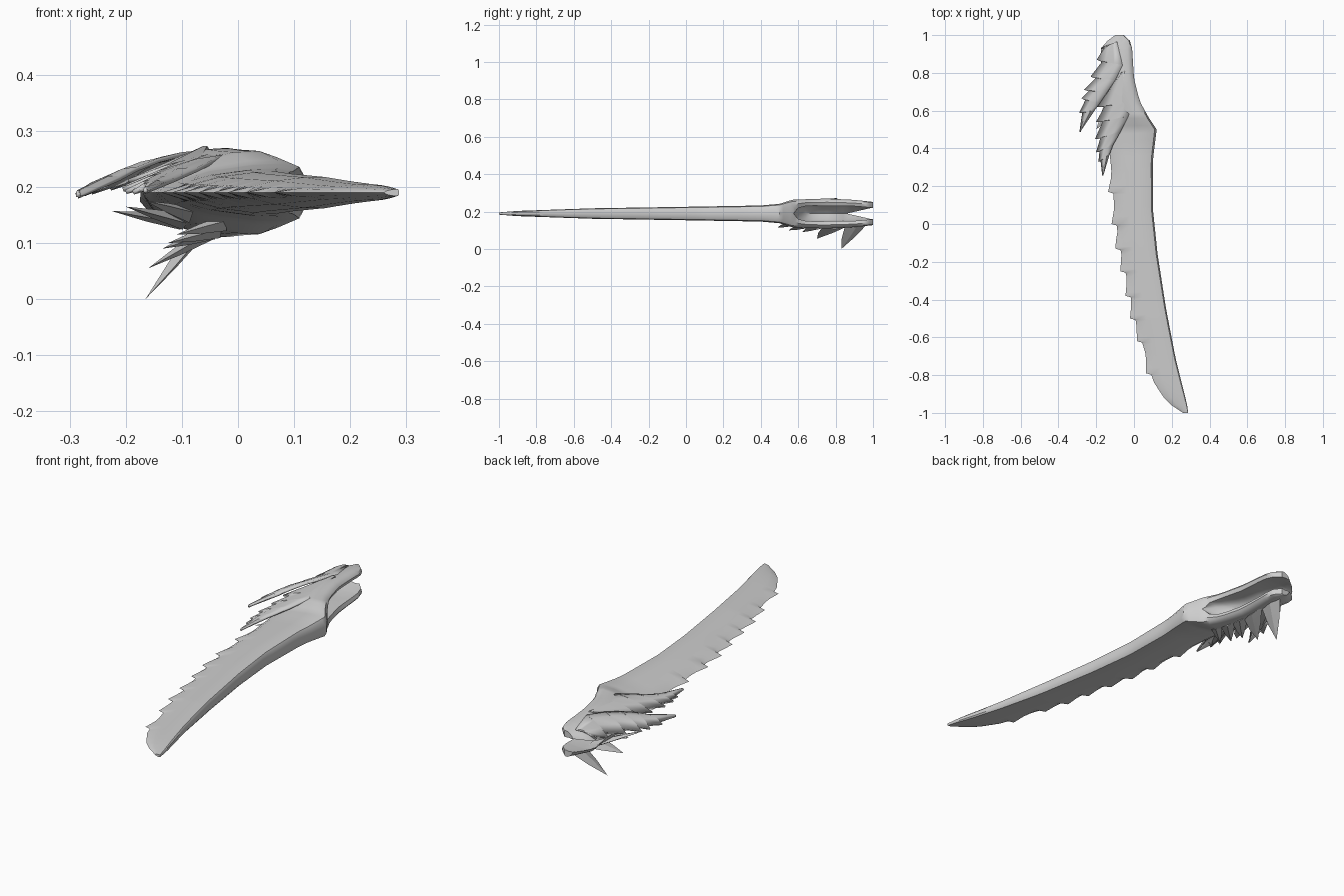
import bpy, bmesh
from mathutils import Vector

if "Cube" in bpy.data.objects:
    bpy.data.objects.remove(bpy.data.objects["Cube"])

ZC = 0.19  # height of the middle plane

grey = bpy.data.materials.new("bone_grey")
grey.diffuse_color = (0.62, 0.62, 0.62, 1)
grey.use_nodes = True
grey.node_tree.nodes["Principled BSDF"].inputs["Base Color"].default_value = grey.diffuse_color


def lerp_table(table, y):
    """Piecewise linear lookup."""
    if y <= table[0][0]:
        return table[0][1]
    for (a, va), (b, vb) in zip(table, table[1:]):
        if y <= b:
            return va + (vb - va) * (y - a) / (b - a)
    return table[-1][1]


def finish(bm, name, thickness=0.0, angle=0.7):
    bmesh.ops.remove_doubles(bm, verts=bm.verts, dist=0.0004)
    bmesh.ops.recalc_face_normals(bm, faces=bm.faces)
    me = bpy.data.meshes.new(name)
    bm.to_mesh(me)
    bm.free()
    ob = bpy.data.objects.new(name, me)
    bpy.context.collection.objects.link(ob)
    me.materials.append(grey)
    if thickness:
        mod = ob.modifiers.new("thickness", 'SOLIDIFY')
        mod.thickness = thickness
        mod.offset = 0
    bpy.ops.object.select_all(action='DESELECT')
    ob.select_set(True)
    bpy.context.view_layer.objects.active = ob
    bpy.ops.object.shade_smooth_by_angle(angle=angle)
    return ob


# ---- blade and split handle: one loft, upper half mirrored to the lower ----
LEFT = [(-1, .26), (-.96, .2), (-.93, .165), (-.83, .1), (-.7, .065), (-.5, .005),
        (-.3, -.035), (-.1, -.08), (.1, -.105), (.34, -.125), (.55, -.15),
        (.7, -.17), (.93, -.175), (.97, -.14), (1, -.10)]
RIGHT = [(-1, .287), (-.95, .28), (-.71, .22), (-.45, .17), (-.16, .125), (.08, .10),
         (.34, .10), (.5, .12), (.56, .08), (.65, .03), (.77, 0), (.93, -.01),
         (.97, -.022), (1, -.055)]
HALF = [(-1, .006), (-.9, .014), (-.5, .028), (0, .036), (.4, .043), (.5, .052),
        (.57, .074), (.75, .08), (.9, .073), (1, .062)]
GAP = [(.575, 0), (.6, .03), (.65, .042), (.9, .04), (1, .03)]      # slot half height
DEPTH = [(.575, 1), (.6, .7), (.66, .35), (.8, .25), (.86, 0)]      # slot floor
SPLIT = [(.86, 0), (1, .032)]                                      # open back end
OUTER = [(0, 0), (.12, .4), (.35, .75), (.65, .97), (.85, 1), (.96, .88)]
TIPS = [-.79, -.62, -.5, -.38, -.25, -.13, 0.0, .17]               # ragged edge barbs


def barb(y):
    return max([.026 * (1 - (y - t) / .09) for t in TIPS if t <= y <= t + .09] or [0])


def section(y, side):
    l, r = lerp_table(LEFT, y), lerp_table(RIGHT, y)
    h, g = lerp_table(HALF, y), lerp_table(GAP, y)
    d, s = lerp_table(DEPTH, y), lerp_table(SPLIT, y)
    pts = [(u, s + (h - s) * p) for u, p in OUTER]
    lip = max(d, .96)
    pts += [(1, (h + g) / 2), (lip, g), ((d + lip) / 2, g * 1.1), (d * .8 + lip * .2, g * .8 + s * .2), (d, s)]
    out = []
    for i, (u, z) in enumerate(pts):
        x = l + u * (r - l) - (barb(y) if i == 0 else 0)
        out.append((x, y, ZC + side * z))
    return out


ys = {round(-1 + .04 * i, 3) for i in range(51)}
ys |= set(TIPS) | {round(t - .008, 3) for t in TIPS}
ys |= {-.985, .5, .56, .575, .585, .6, .62, .86, .93, .97, .985}
ys = sorted(ys)

bm = bmesh.new()
for side in (1, -1):
    rows = [[bm.verts.new(p) for p in section(y, side)] for y in ys]
    for a, b in zip(rows, rows[1:]):
        for i in range(len(a) - 1):
            bm.faces.new((a[i], a[i + 1], b[i + 1], b[i]))
    bm.faces.new(rows[0])
    bm.faces.new(rows[-1])
bmesh.ops.remove_doubles(bm, verts=bm.verts, dist=0.0004)
bmesh.ops.dissolve_degenerate(bm, edges=bm.edges, dist=0.0002)
finish(bm, "blade_and_split_handle")


# ---- ragged fur sheets draped over the upper left side ----
def fur_sheet(name, ridge, fringe, bulge):
    bm = bmesh.new()
    cols = []
    for a, b in zip(ridge, fringe):
        a, b = Vector(a), Vector(b)
        for notch in (0, .2):              # tip of each lock, then the notch behind it
            e = b.lerp(a, notch) + Vector((0, -.004 if notch else 0, 0))
            mids = [a.lerp(e, t) + Vector((0, 0, bulge * 4 * t * (1 - t))) for t in (.33, .67)]
            cols.append([bm.verts.new(p) for p in (a, *mids, e)])
    for p, q in zip(cols, cols[1:]):
        for i in range(3):
            quad = (p[i], p[i + 1], q[i + 1], q[i])
            bm.faces.new(quad)
    bmesh.ops.remove_doubles(bm, verts=bm.verts, dist=0.0004)
    bmesh.ops.dissolve_degenerate(bm, edges=bm.edges, dist=0.0002)
    finish(bm, name, thickness=.008)


fur_sheet("rear_fur_sheet",
          [(-.09, .965, .25), (-.06, .84, .262), (-.10, .76, .258), (-.14, .70, .248),
           (-.18, .64, .232), (-.21, .60, .215), (-.283, .495, .182)],
          [(-.175, .93, .215), (-.195, .87, .205), (-.228, .78, .197), (-.262, .71, .19),
           (-.275, .665, .187), (-.288, .59, .185), (-.285, .49, .182)], .01)
fur_sheet("front_fur_sheet",
          [(-.05, .81, .262), (0, .65, .262), (-.03, .57, .253), (-.07, .49, .232),
           (-.11, .42, .214), (-.13, .37, .205), (-.163, .265, .19)],
          [(-.07, .80, .262), (-.195, .62, .21), (-.2, .54, .2), (-.205, .45, .195),
           (-.2, .38, .191), (-.187, .33, .19), (-.165, .26, .19)], .008)


# ---- pointed locks hanging below: flat cones from a root line to a tip ----
def fur_lock(name, a, b, tip, thick=.014):
    a, b, tip = Vector(a), Vector(b), Vector(tip)
    n = (b - a).cross(tip - a).normalized() * thick
    m = (a + b) / 2
    bm = bmesh.new()
    base = [a, m + n, b, m - n]
    belly = [p.lerp(tip, .5) + (p - m) * .12 for p in base]
    r0, r1 = ([bm.verts.new(p) for p in ring] for ring in (base, belly))
    t = bm.verts.new(tip)
    for i in range(4):
        j = (i + 1) % 4
        bm.faces.new((r0[i], r0[j], r1[j], r1[i]))
        bm.faces.new((r1[i], r1[j], t))
    bm.faces.new(r0)
    finish(bm, name, angle=.5)


LOCKS = [
    # long hanging locks
    ((-.07, .97, .135), (-.06, .85, .12), (-.165, .83, 0)),
    ((-.05, .86, .12), (-.05, .73, .118), (-.16, .70, .055)),
    # short locks along the belly
    ((-.05, .76, .12), (-.04, .66, .12), (-.135, .62, .09)),
    ((-.04, .68, .12), (-.03, .59, .125), (-.125, .55, .10)),
    ((-.03, .60, .13), (-.02, .53, .14), (-.11, .49, .115)),
    # locks on the lower flank
    ((-.10, .93, .14), (-.10, .76, .135), (-.225, .64, .157)),
    ((-.10, .80, .14), (-.09, .62, .135), (-.20, .50, .165)),
    ((-.09, .64, .145), (-.08, .50, .155), (-.165, .36, .175)),
]
for i, lock in enumerate(LOCKS):
    fur_lock(f"lower_fur_lock_{i + 1}", *lock)
